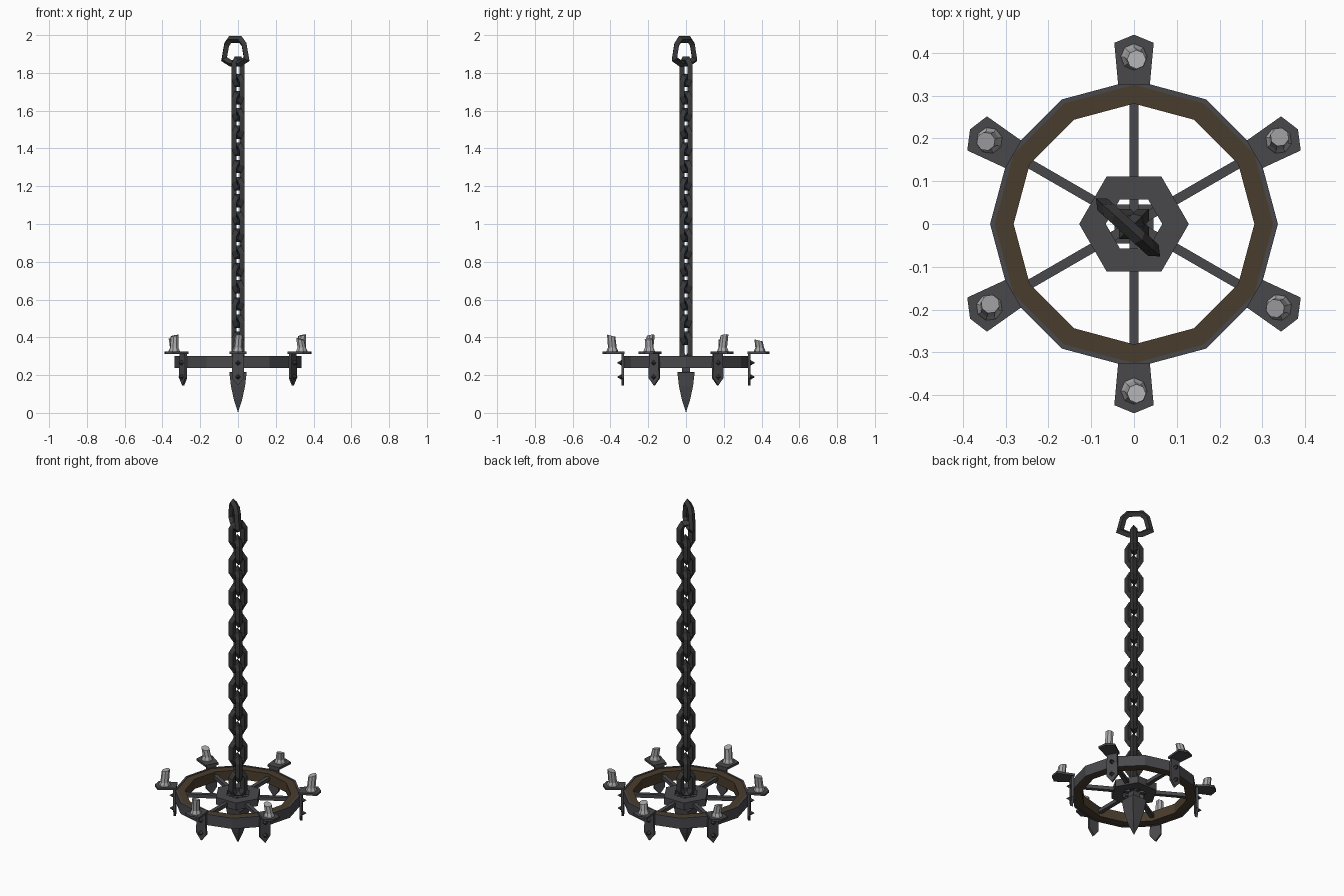
import bpy, bmesh, math
from mathutils import Vector, Matrix

if "Cube" in bpy.data.objects:
    bpy.data.objects.remove(bpy.data.objects["Cube"])


def material(name, col):
    m = bpy.data.materials.new(name)
    m.diffuse_color = (*col, 1)
    m.use_nodes = True
    m.node_tree.nodes["Principled BSDF"].inputs["Base Color"].default_value = m.diffuse_color
    return m


IRON = material("dark iron", (0.066, 0.064, 0.07))
CHAIN = material("blackened chain iron", (0.04, 0.04, 0.042))
WOOD = material("brown wood", (0.068, 0.046, 0.026))
WAX = material("grey wax", (0.4, 0.4, 0.41))
Z = Vector((0, 0, 1))


def make(name, verts, faces, mat, matrix=None):
    me = bpy.data.meshes.new(name)
    me.from_pydata([tuple(v) for v in verts], [], faces)
    bm = bmesh.new()
    bm.from_mesh(me)
    bmesh.ops.recalc_face_normals(bm, faces=bm.faces)
    bm.to_mesh(me)
    bm.free()
    me.materials.append(mat)
    if matrix:
        me.transform(matrix)
    ob = bpy.data.objects.new(name, me)
    bpy.context.collection.objects.link(ob)
    return ob


def loft(name, rings, mat, matrix=None, closed=False):
    """Skin equal-sized vertex rings; closed joins last to first, else caps."""
    n, k = len(rings[0]), len(rings)
    verts = [v for r in rings for v in r]
    faces = [(i * n + j, i * n + (j + 1) % n,
              (i + 1) % k * n + (j + 1) % n, (i + 1) % k * n + j)
             for i in range(k if closed else k - 1) for j in range(n)]
    if not closed:
        faces += [tuple(range(n)), tuple(range((k - 1) * n, k * n))]
    return make(name, verts, faces, mat, matrix)


def circle(n, r, z, phase=0.0, c=(0, 0), tilt=0.0):
    out = []
    for i in range(n):
        a = 2 * math.pi * i / n + phase
        x = r * math.cos(a)
        out.append((c[0] + x, c[1] + r * math.sin(a), z + tilt * x))
    return out


def annulus(name, n, ri, ro, z0, z1, mat):
    return loft(name, [circle(n, ri, z0), circle(n, ro, z0),
                       circle(n, ro, z1), circle(n, ri, z1)], mat, closed=True)


def box(name, x0, x1, hw, z0, z1, mat, matrix=None):
    return loft(name, [[(x0, -hw, z), (x1, -hw, z), (x1, hw, z), (x0, hw, z)]
                       for z in (z0, z1)], mat, matrix)


def wire_loop(name, pts, r, mat, matrix):
    """Diamond-section bar following a closed path in the XZ plane."""
    rings, n = [], len(pts)
    for i in range(n):
        p = Vector((pts[i][0], 0, pts[i][1]))
        a = Vector((pts[i - 1][0], 0, pts[i - 1][1]))
        b = Vector((pts[(i + 1) % n][0], 0, pts[(i + 1) % n][1]))
        d1, d2 = (p - a).normalized(), (b - p).normalized()
        t = (d1 + d2).normalized()
        nrm = Vector((t.z, 0, -t.x)) / max(0.6, t.dot(d1))
        y = Vector((0, 1, 0))
        rings.append([p + nrm * r, p + y * r, p - nrm * r, p - y * r])
    return loft(name, rings, mat, matrix, closed=True)


def rot(deg):
    return Matrix.Rotation(math.radians(deg), 4, 'Z')


# Wheel: wooden rim with iron band round the outside
annulus("wooden_rim", 12, 0.281, 0.327, 0.246, 0.303, WOOD)
annulus("outer_band", 12, 0.325, 0.336, 0.243, 0.306, IRON)

# Hub and drop spike
annulus("hub", 6, 0.066, 0.128, 0.256, 0.298, IRON)
q = math.pi / 4
s = math.sqrt(2)
loft("drop_spike", [circle(4, h * s, z, q) for h, z in
                    ((0.022, 0.285), (0.022, 0.222), (0.046, 0.22),
                     (0.037, 0.145), (0.022, 0.075), (0.001, 0.01))], IRON)

# Six spokes, each with bracket, drip plate, rivets and candle
tops = {30: 0.422, 90: 0.395, 150: 0.4, 210: 0.42, 270: 0.42, 330: 0.402}
for k, (ang, top) in enumerate(tops.items()):
    M = rot(ang)
    box("spoke", 0.015, 0.3, 0.011, 0.265, 0.286, IRON, M)

    # hanging strap with pointed end
    prof = [(-0.028, 0.322), (0.028, 0.322), (0.032, 0.19),
            (0.0, 0.15), (-0.032, 0.19)]
    loft("bracket_strap", [[(x, y, z) for y, z in prof]
                           for x in (0.329, 0.342)], IRON, M)
    # five-sided drip plate
    plate = [(0.325, -0.037), (0.423, -0.046), (0.442, 0),
             (0.423, 0.046), (0.325, 0.037)]
    loft("drip_plate", [[(x, y, z) for x, y in plate]
                        for z in (0.318, 0.33)], IRON, M)
    # pyramid rivets
    for z in (0.27, 0.195):
        tip = [(0.365, 0, z)]
        base = [(0.34, 0.016 * a, z + 0.016 * b)
                for a, b in ((1, 0), (0, 1), (-1, 0), (0, -1))]
        make("rivet", base + tip,
             [(0, 1, 4), (1, 2, 4), (2, 3, 4), (3, 0, 4), (3, 2, 1, 0)], CHAIN, M)
    # candle: flared foot, slightly leaning, slanted top
    lean = 0.006 * (-1) ** k
    c = (0.39, 0)
    loft("candle", [circle(8, 0.031, 0.33, c=c), circle(8, 0.029, 0.338, c=c),
                    circle(8, 0.023, 0.35, c=c),
                    circle(8, 0.022, top - 0.006, c=(0.39 + lean, lean),
                           tilt=0.25 * (-1) ** k)], WAX, M)

# Chain links, alternately turned a quarter
link = [(0.031, 0.036), (0.015, 0.062), (-0.015, 0.062), (-0.031, 0.036),
        (-0.031, -0.036), (-0.015, -0.062), (0.015, -0.062), (0.031, -0.036)]
for i in range(17):
    wire_loop("chain_link", link, 0.019, CHAIN,
              Matrix.Translation(Z * (1.81 - 0.091 * i)) @ rot(45 + 90 * (i % 2)))

# Top hanging shackle, wider at the bottom
shackle = [(0.036, 1.982), (-0.036, 1.982), (-0.062, 1.955), (-0.08, 1.878),
           (-0.034, 1.856), (0.034, 1.856), (0.08, 1.878), (0.062, 1.955)]
wire_loop("top_shackle", shackle, 0.018, CHAIN,
          Matrix.Translation((-0.014, -0.008, 0)) @ rot(-42))

# Stand the whole model on z = 0
for ob in bpy.context.collection.objects:
    ob.data.transform(Matrix.Translation((0, 0, -0.005)))
